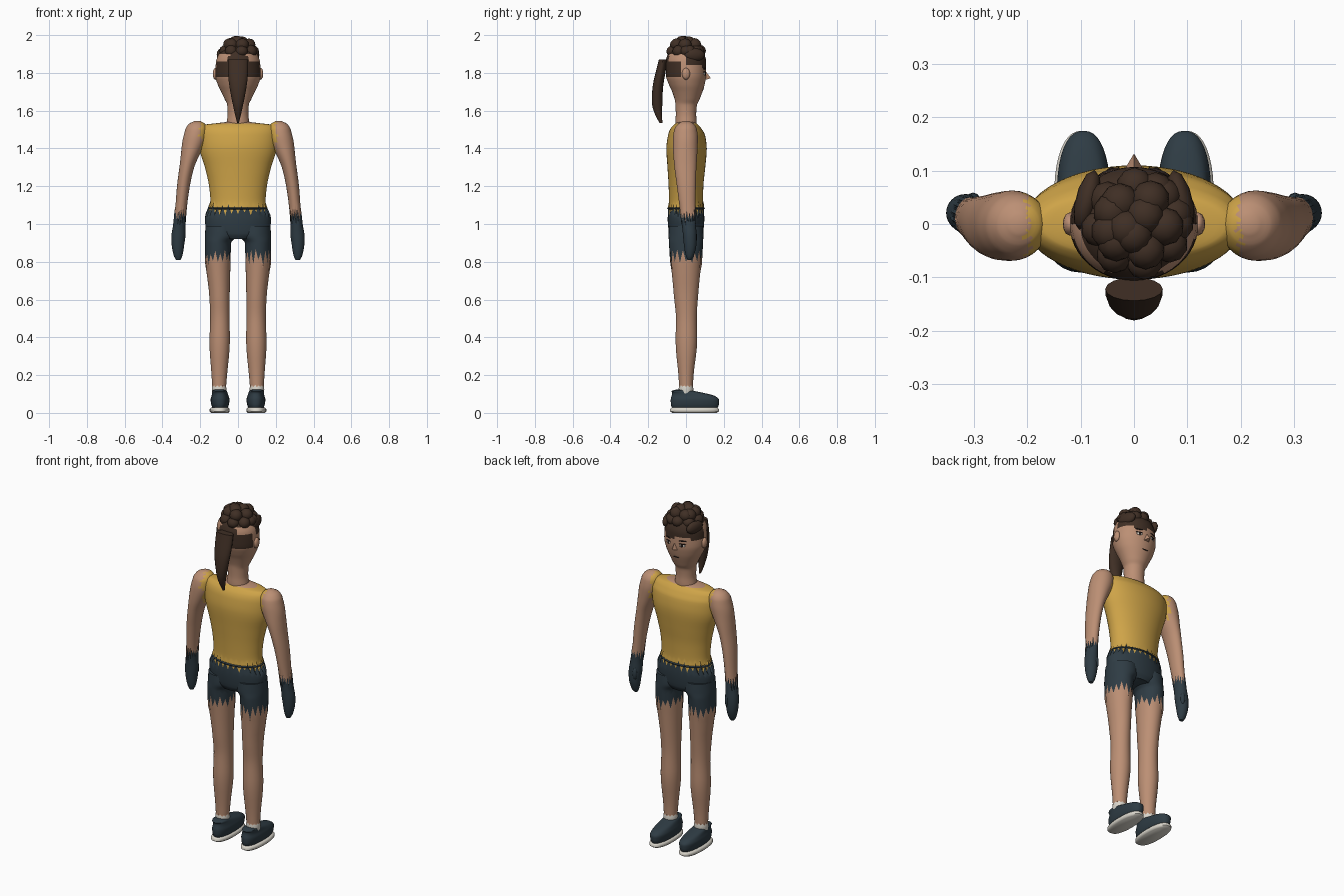
import bpy, bmesh, math, random
from mathutils import Vector, Matrix

random.seed(4)
if "Cube" in bpy.data.objects:
    bpy.data.objects.remove(bpy.data.objects["Cube"])


def material(name, r, g, b):
    m = bpy.data.materials.new(name)
    m.use_nodes = True
    m.diffuse_color = (r, g, b, 1)
    m.node_tree.nodes["Principled BSDF"].inputs["Base Color"].default_value = (r, g, b, 1)
    m.node_tree.nodes["Principled BSDF"].inputs["Roughness"].default_value = 0.8
    return m


SKIN, SHIRT, SLATE, HAIR, WHITE, DARK = range(6)
MATS = [material("skin", .50, .275, .175), material("yellow cloth", .62, .37, .065),
        material("slate cloth", .028, .045, .058), material("brown hair", .05, .028, .018),
        material("off white", .70, .67, .60), material("dark feature", .02, .012, .01)]


def finish(bm, name, angle=50):
    bmesh.ops.recalc_face_normals(bm, faces=bm.faces[:])
    me = bpy.data.meshes.new(name)
    bm.to_mesh(me)
    bm.free()
    for m in MATS:
        me.materials.append(m)
    ob = bpy.data.objects.new(name, me)
    bpy.context.collection.objects.link(ob)
    bpy.ops.object.select_all(action='DESELECT')
    ob.select_set(True)
    bpy.context.view_layer.objects.active = ob
    bpy.ops.object.shade_smooth_by_angle(angle=math.radians(angle))
    return ob


def dense(rings, sub):
    """Monotone curve through rings of (z, cx, cy, rx, ry)."""
    n = len(rings)
    d = [[(b[k] - a[k]) / (b[0] - a[0]) for k in range(5)] for a, b in zip(rings, rings[1:])]

    def slope(i, k):
        if i == 0 or i == n - 1:
            return d[min(i, n - 2)][k]
        p, q = d[i - 1][k], d[i][k]
        return 2 * p * q / (p + q) if p * q > 0 else 0

    out = []
    for i in range(n - 1):
        a, b = rings[i], rings[i + 1]
        h = b[0] - a[0]
        for s in range(sub):
            t = s / sub
            u = 1 - t
            out.append([a[k] * u * u * (1 + 2 * t) + b[k] * t * t * (3 - 2 * t)
                        + h * t * u * (u * slope(i, k) - t * slope(i + 1, k)) for k in range(5)])
    return out + [list(rings[-1])]


def loft(name, rings, bands, jags=(), side=1, seg=40, sub=4, power=1.0, rule=None):
    """Stack of ovals; bands are (from height, material), jags are (height, size)."""
    bm = bmesh.new()
    rows = dense(rings, sub)
    spikes = [[(1 if i % 2 else -1) * random.uniform(.3, 1) for i in range(seg)] for _ in jags]
    grid = []
    for z, cx, cy, rx, ry in rows:
        ring = []
        for i in range(seg):
            a = math.tau * i / seg
            c, s = math.cos(a), math.sin(a)
            zz = z
            for (h, size), sp in zip(jags, spikes):
                zz += size * sp[i] * max(0, 1 - abs(z - h) / (size * 2))
            ring.append(bm.verts.new((side * (cx + rx * math.copysign(abs(c) ** power, c)),
                                      cy + ry * math.copysign(abs(s) ** power, s), zz)))
        grid.append(ring)

    def colour(z):
        return [m for h, m in bands if z >= h][-1]

    for j in range(len(rows) - 1):
        for i in range(seg):
            k = (i + 1) % seg
            f = bm.faces.new((grid[j][i], grid[j][k], grid[j + 1][k], grid[j + 1][i]))
            f.material_index = colour((rows[j][0] + rows[j + 1][0]) / 2)
            if rule:
                f.material_index = rule(f.calc_center_median(), f.material_index)
    bm.faces.new(grid[0][::-1]).material_index = colour(rows[0][0])
    bm.faces.new(grid[-1]).material_index = colour(rows[-1][0])
    return finish(bm, name)


def blob(name, loc, size, mat, detail=2, turn=0):
    bm = bmesh.new()
    m = Matrix.Translation(loc) @ Matrix.Rotation(turn, 4, 'Z') @ Matrix.Diagonal((*size, 1))
    bmesh.ops.create_icosphere(bm, subdivisions=detail, radius=1, matrix=m)
    for f in bm.faces:
        f.material_index = mat
    return finish(bm, name)


# Torso, from hips to neckline
loft("torso", [(.92, 0, 0, .10, .075), (.95, 0, 0, .165, .09), (1.03, 0, 0, .175, .097),
               (1.075, 0, 0, .155, .095), (1.12, 0, 0, .146, .09), (1.2, 0, 0, .153, .092),
               (1.3, 0, .002, .175, .1), (1.4, 0, .003, .204, .107), (1.47, 0, .003, .208, .098),
               (1.505, 0, 0, .2, .082), (1.525, 0, 0, .18, .065), (1.533, 0, 0, .12, .055),
               (1.54, 0, 0, .06, .045)],
     [(0, SLATE), (1.075, SHIRT), (1.533, SKIN)], [(1.075, .033)], seg=56)

# Waist cord
loft("waist_cord", [(1.078, 0, 0, .152, .096), (1.083, 0, 0, .157, .1), (1.088, 0, 0, .152, .096)],
     [(0, SLATE)], sub=2)

for side, label in ((1, "left"), (-1, "right")):
    # Leg with ragged shorts
    loft(label + "_leg", [(.13, .1, 0, .036, .036), (.2, .099, 0, .041, .04),
                          (.38, .097, .002, .054, .057), (.5, .096, .002, .051, .055),
                          (.62, .098, 0, .054, .064), (.75, .104, 0, .063, .076),
                          (.825, .107, 0, .068, .084), (.9, .106, 0, .069, .09),
                          (.94, .09, 0, .085, .092), (.99, .088, 0, .084, .09)],
         [(0, SKIN), (.825, SLATE)], [(.825, .042)], side, seg=32)

    # Arm with ragged glove
    edge = .2
    loft(label + "_arm", [(.81, .316, .018, .012, .01), (.83, .317, .02, .022, .02),
                          (.88, .318, .022, .032, .032), (.94, .315, .02, .037, .036),
                          (1.0, .31, .015, .032, .037), (1.06, .304, .01, .03, .04),
                          (1.2, .289, .002, .034, .05), (1.3, .271, -.003, .039, .058),
                          (1.38, .249, -.004, .052, .064), (1.45, .229, -.003, .063, .066),
                          (1.5, .22, -.002, .059, .06), (1.53, .217, 0, .043, .042),
                          (1.545, .215, 0, .016, .016)],
         [(0, SLATE), (1.04, SKIN)], [(1.04, .035)], side, seg=32,
         rule=lambda c, m: SHIRT if c.z > 1.34 and abs(c.x) < edge + random.uniform(-.012, .01) else m)

    # Thumb
    blob(label + "_thumb", (side * .302, .045, .93), (.014, .014, .04), SLATE)

    # Shoe, sole, sock and laces
    loft(label + "_sole", [(0, .097, .045, .045, .118), (.008, .097, .045, .053, .13),
                           (.02, .097, .045, .053, .13), (.028, .097, .045, .046, .122)],
         [(0, WHITE)], side=side, sub=1, power=.85)
    loft(label + "_shoe", [(.022, .095, .047, .038, .118), (.045, .095, .047, .047, .127),
                           (.07, .095, .047, .05, .128), (.09, .095, .038, .045, .114),
                           (.105, .096, .012, .041, .085), (.118, .098, -.018, .037, .055),
                           (.124, .1, -.015, .02, .035)],
         [(0, SLATE)], side=side, sub=3, power=.85)
    loft(label + "_sock", [(.1, .1, 0, .037, .038), (.125, .1, 0, .039, .039), (.147, .1, 0, .037, .037)],
         [(0, WHITE), (.14, SKIN)], [(.14, .008)], side, seg=24)
    for i in range(2):
        blob(label + "_lace_" + str(i + 1), (side * .095, .05 + .028 * i, .108 - .006 * i),
             (.014, .004, .004), SHIRT, 1)

    # Ear
    blob(label + "_ear", (side * .12, 0, 1.795), (.014, .022, .032), SKIN)


# Head and neck, with the hairline coloured on
def hairline(c, m):
    if c.z > 1.9 or (c.y < -.025 and 1.775 < c.z < 1.865):
        return HAIR
    if c.y > 0 and c.z > 1.835 - .012 * math.sin(c.x * 40):
        return HAIR
    if c.y < -.09 and c.z > 1.775:
        return HAIR
    return m


HEAD = [(1.5, 0, 0, .066, .055), (1.54, 0, 0, .06, .056), (1.58, 0, 0, .055, .054),
        (1.63, 0, .001, .057, .057), (1.66, 0, .006, .07, .066), (1.7, 0, .007, .089, .08),
        (1.74, 0, .004, .108, .095), (1.79, 0, 0, .121, .107), (1.86, 0, 0, .116, .107),
        (1.9, 0, 0, .101, .096), (1.94, 0, 0, .06, .06)]
loft("head", HEAD, [(0, SKIN)], seg=48, rule=hairline)


# Face details sit on the head surface
def on_face(x, z, out=0):
    r = min(dense(HEAD, 8), key=lambda q: abs(q[0] - z))
    return Vector((x, r[2] + r[4] * math.sqrt(1 - (x / r[3]) ** 2) + out, z))


for side, label in ((1, "left"), (-1, "right")):
    turn = -side * .35
    blob(label + "_eye", on_face(side * .045, 1.795), (.017, .004, .008), WHITE, 2, turn)
    blob(label + "_iris", on_face(side * .044, 1.795, .002), (.008, .004, .008), DARK, 2, turn)
    blob(label + "_lash", on_face(side * .046, 1.804), (.02, .004, .003), DARK, 2, turn)
    blob(label + "_brow", on_face(side * .047, 1.822), (.022, .004, .004), DARK, 2, turn)
blob("mouth", on_face(0, 1.715), (.02, .004, .003), DARK)

# Nose
bm = bmesh.new()
base = [bm.verts.new(on_face(x, z, -.004)) for x, z in ((-.02, 1.762), (.02, 1.762), (0, 1.81))]
tip = bm.verts.new((0, .132, 1.772))
bm.faces.new(base)
for i in range(3):
    bm.faces.new((base[i], base[(i + 1) % 3], tip))
finish(bm, "nose", 20)

# Ponytail
loft("ponytail", [(1.535, 0, -.132, .005, .008), (1.58, 0, -.146, .016, .018),
                  (1.64, 0, -.153, .029, .028), (1.72, 0, -.15, .044, .028),
                  (1.8, 0, -.135, .053, .026), (1.87, 0, -.122, .054, .022)],
     [(0, HAIR)], seg=16, sub=2)

# Curls heaped on the crown, in three tiers
n = 0
for count, radius, height, size in ((10, .072, 1.918, .034), (7, .052, 1.95, .036), (3, .022, 1.964, .036)):
    for i in range(count):
        a = math.tau * (i + .3 * n) / count
        n += 1
        blob("curl_" + str(n), (.006 + radius * math.cos(a), radius * math.sin(a),
                                height + random.uniform(-.004, 0)),
             (size, size, size * random.uniform(.9, 1)), HAIR)

# Long locks over the temples
for side, label in ((1, "left"), (-1, "right")):
    blob(label + "_lock", (side * .088, .045, 1.895), (.022, .058, .036), HAIR, 2, side * .25)
